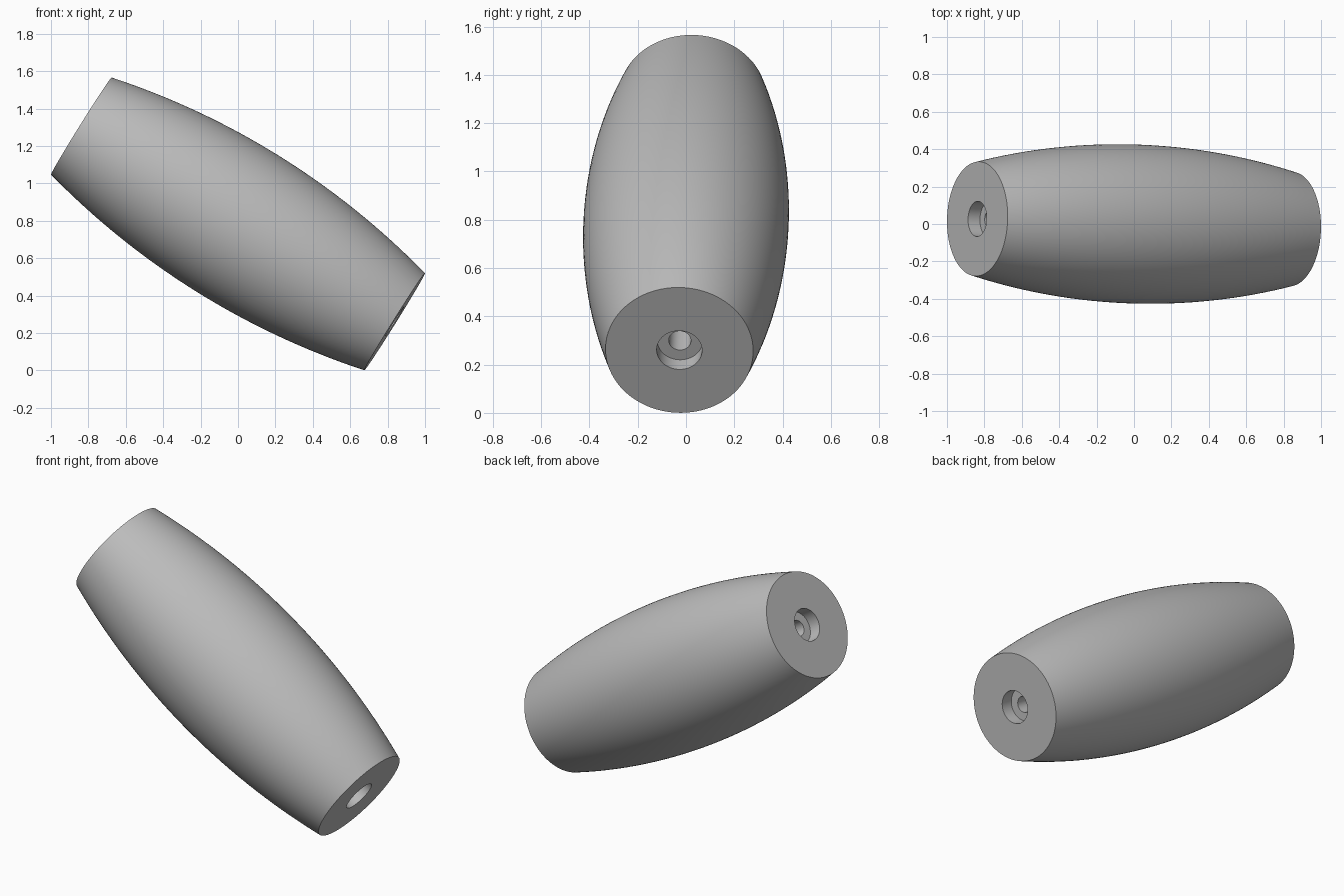
import bpy
import bmesh
import math
from mathutils import Vector

cube = bpy.data.objects.get("Cube")
if cube:
    bpy.data.objects.remove(cube, do_unlink=True)

# Main dimensions
HALF_AXIS = Vector((0.8375, -0.0275, -0.523))
HALF_LEN = HALF_AXIS.length
END_R, MID_R = 0.306, 0.425
BORE_R, RECESS_R, RECESS_DEPTH = 0.046, 0.094, 0.075
SEGMENTS, RINGS = 128, 32

# Plain grey material
grey = bpy.data.materials.new("plain_grey")
grey.use_nodes = True
colour = (0.5, 0.5, 0.5, 1.0)
grey.diffuse_color = colour
grey.node_tree.nodes["Principled BSDF"].inputs["Base Color"].default_value = colour

# Closed half-section: bulging outer arc, flat ends, stepped bore
sagitta = MID_R - END_R
arc_r = (HALF_LEN ** 2 + sagitta ** 2) / (2 * sagitta)
section = []
for i in range(RINGS + 1):
    t = HALF_LEN * (2 * i / RINGS - 1)
    section.append((MID_R - arc_r + math.sqrt(arc_r ** 2 - t ** 2), t))
floor = HALF_LEN - RECESS_DEPTH
section += [(RECESS_R, HALF_LEN), (RECESS_R, floor), (BORE_R, floor),
            (BORE_R, -floor), (RECESS_R, -floor), (RECESS_R, -HALF_LEN)]

# Revolve the section around its axis
bm = bmesh.new()
verts = [bm.verts.new((r, 0, t)) for r, t in section]
edges = [bm.edges.new((v, verts[(i + 1) % len(verts)])) for i, v in enumerate(verts)]
bmesh.ops.spin(bm, geom=verts + edges, cent=(0, 0, 0), axis=(0, 0, 1),
               angle=math.tau, steps=SEGMENTS, use_merge=True)
bmesh.ops.remove_doubles(bm, verts=bm.verts, dist=0.0001)
bmesh.ops.recalc_face_normals(bm, faces=bm.faces)
mesh = bpy.data.meshes.new("barrel_grip")
bm.to_mesh(mesh)
bm.free()
mesh.materials.append(grey)

# Place the barrel along its tilted axis
barrel = bpy.data.objects.new("barrel_grip", mesh)
bpy.context.collection.objects.link(barrel)
barrel.rotation_euler = HALF_AXIS.to_track_quat('Z', 'Y').to_euler()
barrel.location = (0, 0, 0.783)

bpy.ops.object.select_all(action='DESELECT')
barrel.select_set(True)
bpy.context.view_layer.objects.active = barrel
bpy.ops.object.shade_smooth_by_angle(angle=math.radians(30))
